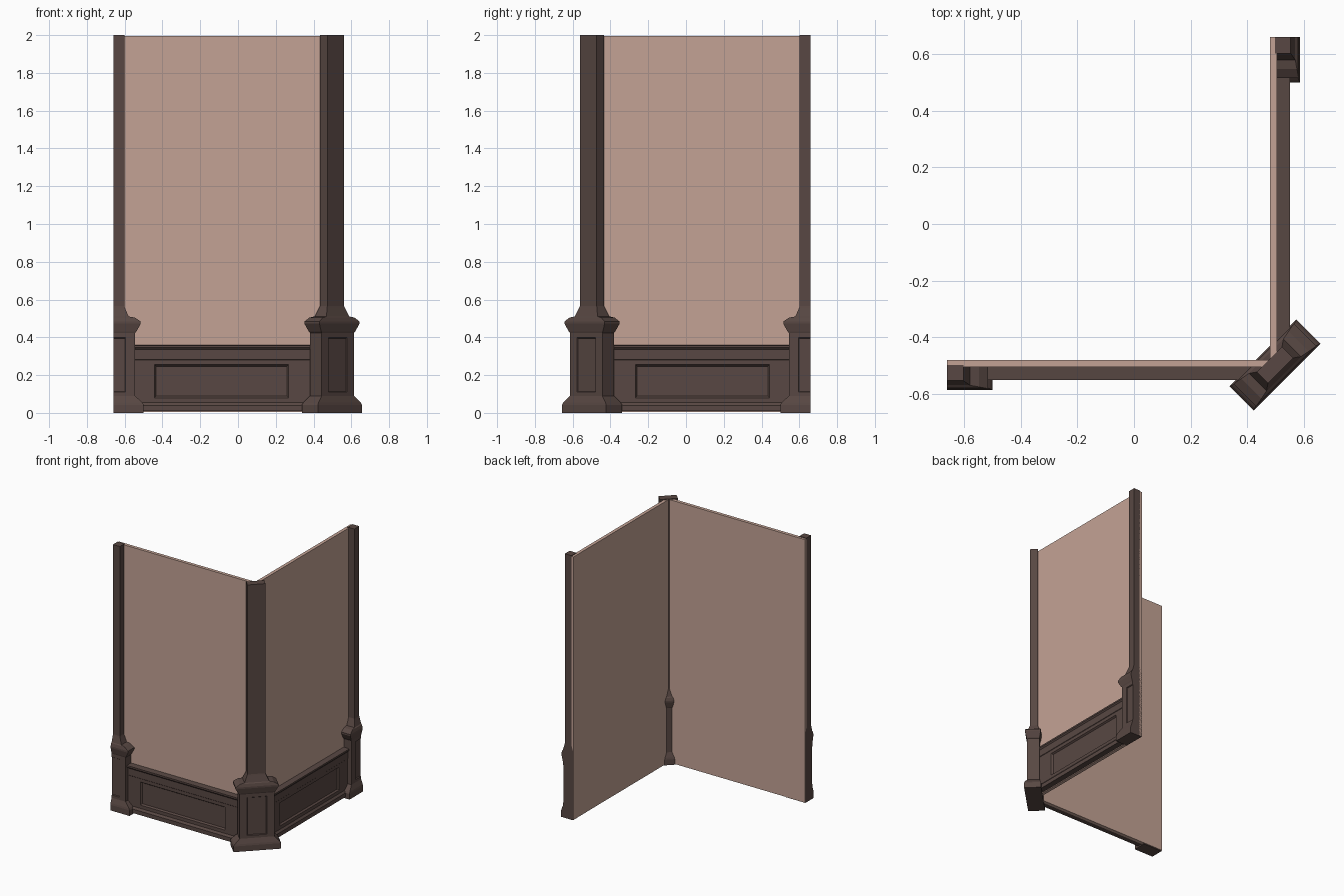
import bpy, bmesh, math
from mathutils import Matrix, Vector

if "Cube" in bpy.data.objects:
    bpy.data.objects.remove(bpy.data.objects["Cube"])


def material(name, rgb):
    m = bpy.data.materials.new(name)
    m.diffuse_color = (*rgb, 1)
    m.use_nodes = True
    m.node_tree.nodes["Principled BSDF"].inputs["Base Color"].default_value = m.diffuse_color
    return m


PLASTER = material("pink_plaster", (0.55, 0.365, 0.30))
WOOD = material("dark_wood", (0.098, 0.064, 0.056))

# Reflection over the corner diagonal: the right wing mirrors the front wing
MIRROR = Matrix(((0, -1, 0, 0), (-1, 0, 0, 0), (0, 0, 1, 0), (0, 0, 0, 1)))


def finish(name, bm, mat, mirrored=False):
    bmesh.ops.recalc_face_normals(bm, faces=bm.faces)
    if mirrored:
        other = bm.copy()
        other.transform(MIRROR)
        bmesh.ops.reverse_faces(other, faces=other.faces)
        finish("right_" + name, other, mat)
        name = "front_" + name
    me = bpy.data.meshes.new(name)
    bm.to_mesh(me)
    bm.free()
    me.materials.append(mat)
    bpy.context.collection.objects.link(bpy.data.objects.new(name, me))


def loft(rings):
    """Skin a list of equal-length closed rings and cap both ends."""
    bm = bmesh.new()
    loops = [[bm.verts.new(p) for p in r] for r in rings]
    n = len(loops[0])
    for a, b in zip(loops, loops[1:]):
        for i in range(n):
            j = (i + 1) % n
            bm.faces.new((a[i], a[j], b[j], b[i]))
    bm.faces.new(loops[0])
    bm.faces.new(loops[-1])
    bmesh.ops.recalc_face_normals(bm, faces=bm.faces)
    return bm


def recess(bm, x0, x1, z0, z1, rim, depth):
    """Sink a moulded rectangular panel into the -y face containing it."""
    cx, cz = (x0 + x1) / 2, (z0 + z1) / 2
    for f in bm.faces:
        c = [v.co for v in f.verts]
        if (f.normal.y < -0.99 and min(p.z for p in c) < cz < max(p.z for p in c)
                and min(p.x for p in c) < cx < max(p.x for p in c)):
            face = f
            break
    bmesh.ops.inset_individual(bm, faces=[face], thickness=0.002)
    mid = face.calc_center_median()
    for v in face.verts:
        v.co.x = x0 if v.co.x < mid.x else x1
        v.co.z = z0 if v.co.z < mid.z else z1
    bmesh.ops.inset_individual(bm, faces=[face], thickness=rim, depth=-depth)
    bmesh.ops.inset_individual(bm, faces=[face], thickness=0.004, depth=0)


def pillar():
    # (half width, half depth, height): plinth, panelled body, cap, shaft
    profile = [(.166, .060, 0), (.166, .060, .042), (.158, .057, .055),
               (.121, .044, .09), (.121, .044, .424), (.128, .047, .432),
               (.150, .056, .472), (.150, .056, .484), (.118, .050, .505),
               (.086, .044, .510), (.066, .030, .557), (.063, .028, .565),
               (.063, .028, 2.0)]
    bm = loft([[(-a, -b, z), (a, -b, z), (a, b, z), (-a, b, z)] for a, b, z in profile])
    recess(bm, -.07, .07, .11, .398, .006, .006)
    return bm


def cut(bm, point, outward):
    """Slice away everything past a plane and close the hole."""
    bmesh.ops.bisect_plane(bm, geom=bm.verts[:] + bm.edges[:] + bm.faces[:],
                           plane_co=Vector(point), plane_no=Vector(outward), clear_outer=True)
    bmesh.ops.holes_fill(bm, edges=[e for e in bm.edges if e.is_boundary])


# Plaster walls
bm = bmesh.new()
bmesh.ops.create_cube(bm, size=1, matrix=Matrix.Translation((-.0925, -.4925, 1.0))
                      @ Matrix.Diagonal((1.135, .025, 1.99, 1)))
finish("wall", bm, PLASTER, True)

# Wainscot: moulded profile run along the wall, with a sunk panel
section = [(-.495, .01), (-.55, .01), (-.55, .04), (-.538, .055), (-.538, .28),
           (-.541, .283), (-.541, .335), (-.55, .345), (-.55, .357), (-.495, .36)]
bm = loft([[(x, y, z) for y, z in section] for x in (-.66, .47)])
recess(bm, -.442, .267, .08, .255, .012, .012)
finish("wainscot", bm, WOOD, True)

# Corner pillar, turned to face outward along the diagonal
bm = pillar()
bm.transform(Matrix.Translation((.4975, -.4975, 0)) @ Matrix.Rotation(math.pi / 4, 4, 'Z'))
finish("corner_pillar", bm, WOOD)

# Half pillars at the free ends, cut flush with the wall end and wall back
bm = pillar()
bm.transform(Matrix.Translation((-.665, -.525, 0)))
cut(bm, (-.66, 0, 0), (-1, 0, 0))
cut(bm, (0, -.485, 0), (0, 1, 0))
finish("end_pillar", bm, WOOD, True)
